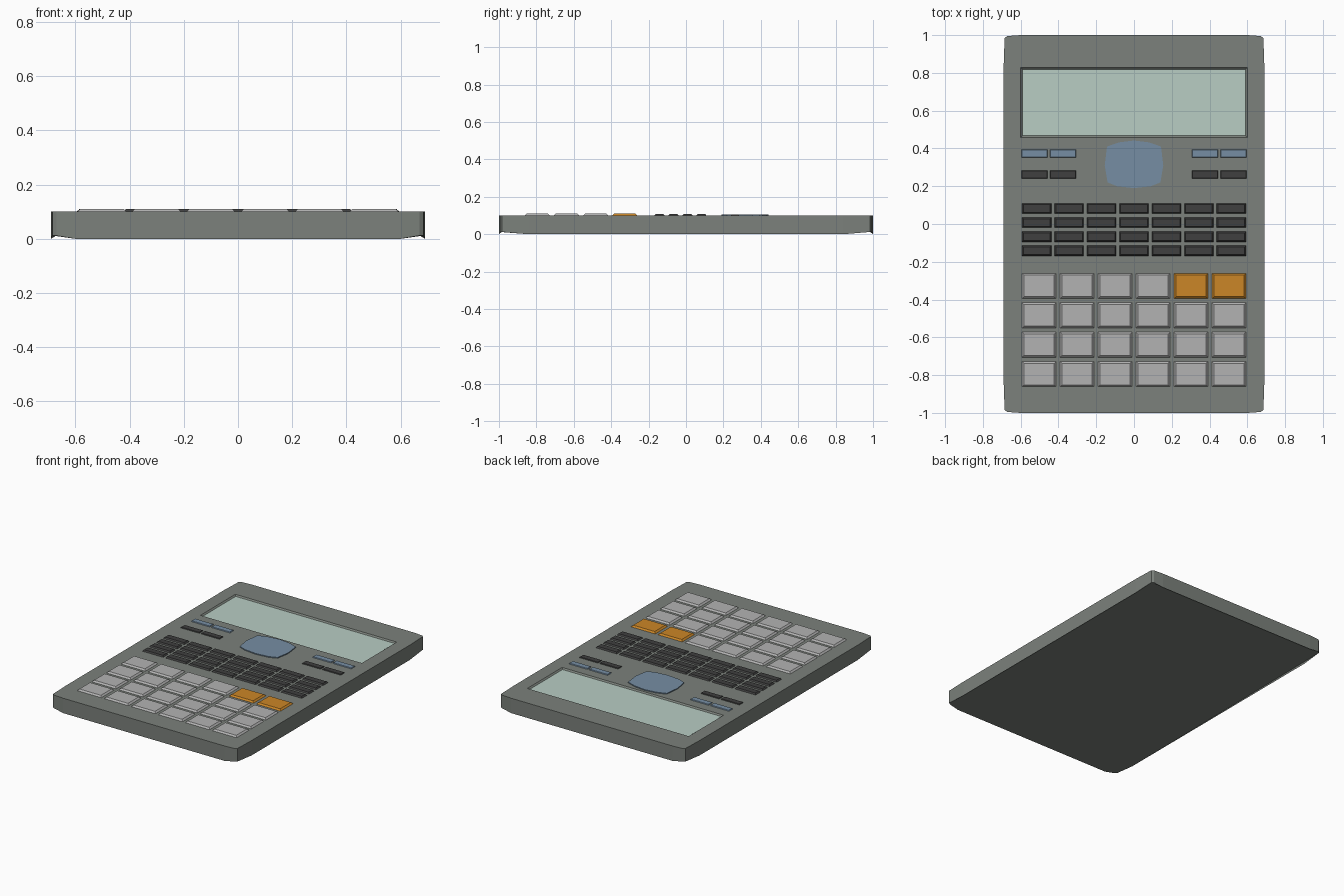
import bpy, bmesh

if "Cube" in bpy.data.objects:
    bpy.data.objects.remove(bpy.data.objects["Cube"])

TOP = 0.10


def material(name, color):
    m = bpy.data.materials.new(name)
    m.diffuse_color = (*color, 1)
    m.use_nodes = True
    m.node_tree.nodes["Principled BSDF"].inputs["Base Color"].default_value = m.diffuse_color
    return m


CASE = material("case_grey", (0.20, 0.22, 0.20))
GLASS = material("screen_green", (0.48, 0.61, 0.55))
BLUE = material("blue", (0.18, 0.27, 0.37))
ORANGE = material("orange", (0.60, 0.24, 0.02))
LIGHT = material("light_grey", (0.45, 0.45, 0.45))
DARK = material("dark_grey", (0.05, 0.05, 0.05))


def loft(name, rings, mat):
    """Solid through matching rings of 3D points, capped at both ends."""
    bm = bmesh.new()
    vs = [[bm.verts.new(p) for p in ring] for ring in rings]
    n = len(vs[0])
    for a, b in zip(vs, vs[1:]):
        for i in range(n):
            j = (i + 1) % n
            bm.faces.new((a[i], a[j], b[j], b[i]))
    bm.faces.new(vs[0][::-1])
    bm.faces.new(vs[-1])
    bmesh.ops.recalc_face_normals(bm, faces=bm.faces)
    me = bpy.data.meshes.new(name)
    bm.to_mesh(me)
    bm.free()
    me.materials.append(mat)
    ob = bpy.data.objects.new(name, me)
    bpy.context.collection.objects.link(ob)
    return ob


def rect(x, y, w, h, z):
    return [(x + sx * w / 2, y + sy * h / 2, z)
            for sx, sy in ((-1, -1), (1, -1), (1, 1), (-1, 1))]


def key(name, x, y, w, h, top, mat, slope=0.01):
    """Button with sloping sides."""
    return loft(name, [rect(x, y, w, h, TOP - 0.01), rect(x, y, w, h, TOP),
                       rect(x, y, w - 2 * slope, h - 2 * slope, top)], mat)


# Case with softened corners, slightly lifted underneath
def outline(z, lift):
    quarter = [(0.69, 0.84, 0), (0.685, 0.985, lift), (0.67, 0.995, lift), (0.60, 1.0, 0)]
    pts = []
    for sx, sy in ((1, 1), (-1, 1), (-1, -1), (1, -1)):
        q = quarter if sx * sy > 0 else quarter[::-1]
        pts += [(sx * x, sy * y, z + l) for x, y, l in q]
    return pts


case = loft("case", [outline(0, 0.012), outline(TOP, 0)], CASE)

# Recess for the display
cutter = loft("screen_cutter", [rect(0, 0.643, 1.175, 0.345, TOP - 0.012),
                                rect(0, 0.643, 1.20, 0.37, TOP),
                                rect(0, 0.643, 1.20, 0.37, TOP + 0.03)], CASE)
cutter.hide_render = True
cut = case.modifiers.new("screen_recess", 'BOOLEAN')
cut.operation = 'DIFFERENCE'
cut.solver = 'EXACT'
cut.object = cutter
bpy.context.view_layer.objects.active = case
bpy.ops.object.modifier_apply(modifier=cut.name)
bpy.data.objects.remove(cutter)

# Display glass
loft("screen", [rect(0, 0.643, 1.18, 0.35, TOP - 0.02),
                rect(0, 0.643, 1.18, 0.35, TOP - 0.008)], GLASS)

# Navigation pad
half = [(0, 0.19), (0.09, 0.20), (0.14, 0.22), (0.155, 0.31), (0.143, 0.41), (0.08, 0.432), (0, 0.442)]
pad = half + [(-x, y) for x, y in half[-2:0:-1]]
loft("navigation_pad", [[(x, y, z) for x, y in pad] for z in (TOP - 0.01, TOP + 0.006)], BLUE)

# Slim function keys either side of the pad
for side in (-1, 1):
    for x in (0.526, 0.376):
        key("mode_key", side * x, 0.373, 0.138, 0.042, TOP + 0.005, BLUE, 0.003)
        key("slim_key", side * x, 0.262, 0.138, 0.042, TOP + 0.005, DARK, 0.003)

# Small dark keys
for r in range(4):
    for c in range(7):
        key("small_key", (c - 3) * 0.1718, 0.082 - r * 0.0745, 0.155, 0.054, TOP + 0.009, DARK, 0.007)

# Large keys, the last two of the first row orange
for r in range(4):
    for c in range(6):
        mat = ORANGE if r == 0 and c > 3 else LIGHT
        key("large_key", (c - 2.5) * 0.201, -0.328 - r * 0.1555, 0.18, 0.134, TOP + 0.01, mat)
